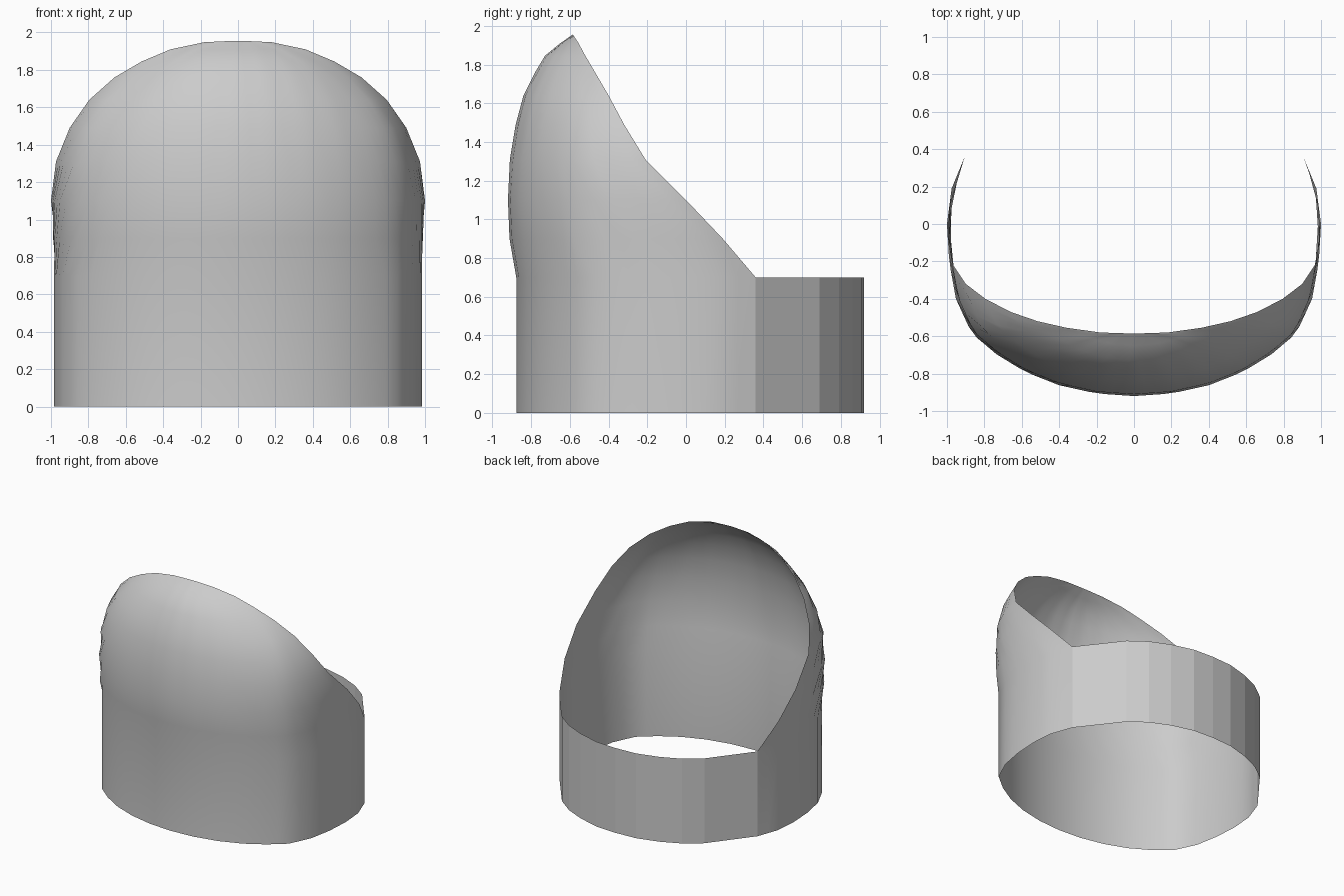
import bpy, bmesh

if "Cube" in bpy.data.objects:
    bpy.data.objects.remove(bpy.data.objects["Cube"])


def grid_object(name, rows, smooth):
    """Skin a list of equal-length point rows into an open sheet."""
    bm = bmesh.new()
    vs = [[bm.verts.new(p) for p in row] for row in rows]
    for lo, hi in zip(vs, vs[1:]):
        for i in range(len(lo) - 1):
            bm.faces.new((lo[i], lo[i + 1], hi[i + 1], hi[i])).smooth = smooth
    me = bpy.data.meshes.new(name)
    bm.to_mesh(me)
    bm.free()
    ob = bpy.data.objects.new(name, me)
    bpy.context.collection.objects.link(ob)
    return ob


# Unit half cross-section, from the front middle round to the back of the side
PROFILE = [(0, 1), (0.2, 0.985), (0.4, 0.937), (0.58, 0.86), (0.735, 0.757),
           (0.868, 0.635), (0.952, 0.435), (0.988, 0.22), (1, 0),
           (0.985, -0.207), (0.92, -0.411), (0.84, -0.6)]


def at(t):
    """Point on the unit profile at a fractional index."""
    i = min(int(t), len(PROFILE) - 2)
    f = t - i
    return [a + (b - a) * f for a, b in zip(PROFILE[i], PROFILE[i + 1])]


def arc(z, y_mid, x_rim, y_rim, n=20):
    """Profile scaled to the front depth and trimmed at the rim, both sides."""
    v = y_rim / y_mid
    k = next(i for i in range(len(PROFILE) - 1) if PROFILE[i + 1][1] <= v + 1e-6)
    t_rim = k + (PROFILE[k][1] - v) / (PROFILE[k][1] - PROFILE[k + 1][1])
    sx = x_rim / at(t_rim)[0]
    row = []
    for i in range(-n, n + 1):
        x, y = at(t_rim * abs(i) / n)
        row.append(((1 if i > 0 else -1) * x * sx, y * y_mid, z))
    return row


# Hooded front shell: height, front depth at the middle, rim x, rim y
sections = [
    (0.00, -0.877, 0.905, 0.36),
    (0.70, -0.877, 0.905, 0.36),
    (0.90, -0.912, 0.975, 0.19),
    (1.10, -0.92, 1.00, 0.00),
    (1.31, -0.91, 0.973, -0.21),
    (1.49, -0.88, 0.90, -0.32),
    (1.64, -0.84, 0.795, -0.40),
    (1.76, -0.78, 0.66, -0.47),
    (1.845, -0.729, 0.515, -0.52),
    (1.91, -0.65, 0.36, -0.555),
    (1.948, -0.595, 0.18, -0.58),
    (1.955, -0.586, 0.03, -0.585),
]
grid_object("front_shell", [arc(*s) for s in sections], True)

# Low faceted band closing the back
half = [(0.905, 0.36), (0.75, 0.56), (0.65, 0.69), (0.515, 0.79),
        (0.36, 0.86), (0.18, 0.91)]
outline = half + [(0, 0.92)] + [(-x, y) for x, y in reversed(half)]
grid_object("back_band", [[(x, y, z) for x, y in outline] for z in (0, 0.7)], False)
